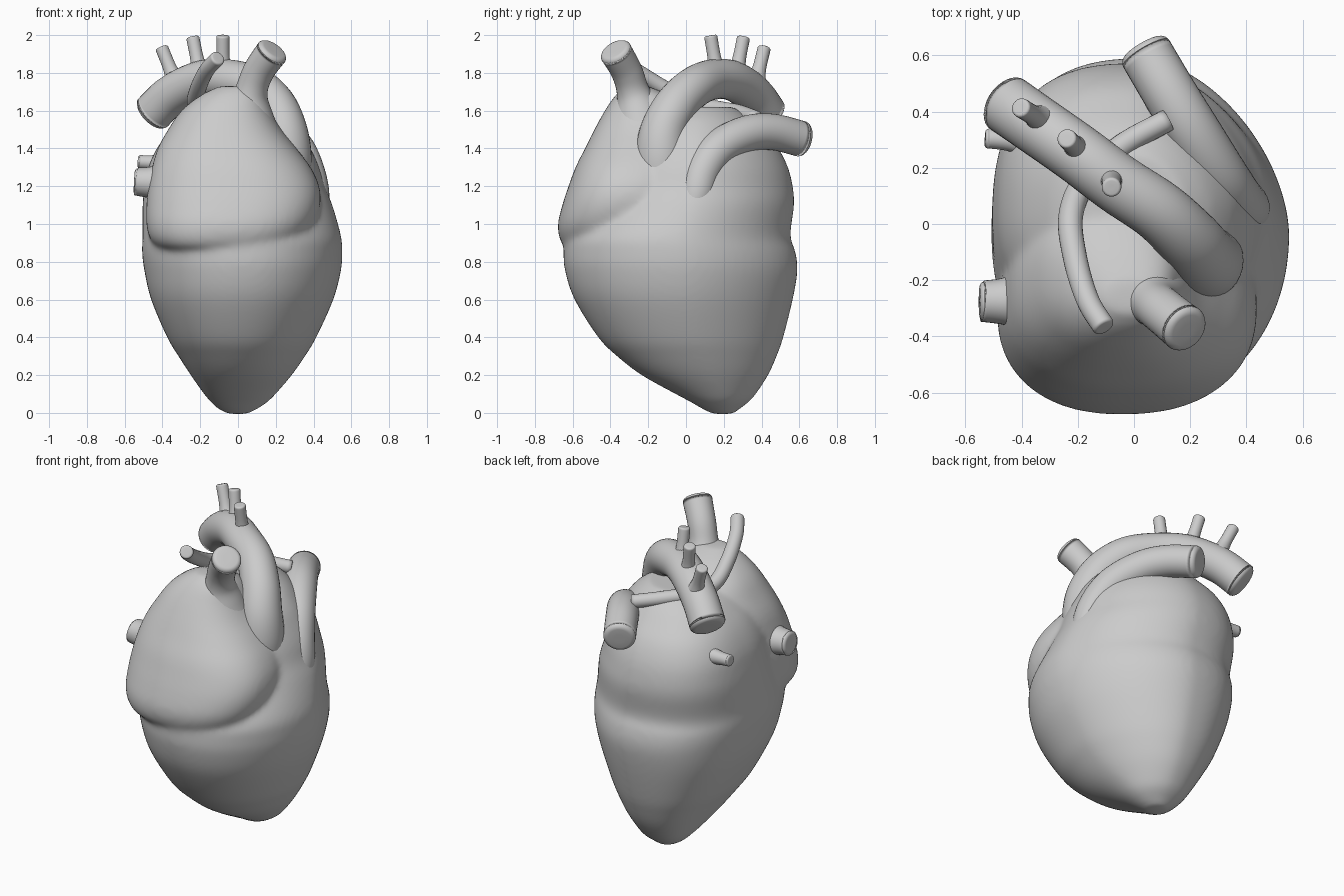
import bpy, bmesh, math
from mathutils import Vector

if "Cube" in bpy.data.objects:
    bpy.data.objects.remove(bpy.data.objects["Cube"])


def spline(pts, steps):
    """Catmull-Rom through tuples of any length."""
    pts = [tuple(2 * a - b for a, b in zip(pts[0], pts[1]))] + list(pts) + \
          [tuple(2 * a - b for a, b in zip(pts[-1], pts[-2]))]
    out = []
    for i in range(1, len(pts) - 2):
        for s in range(steps):
            t = s / steps
            out.append(tuple(
                0.5 * (2 * b + (c - a) * t + (2 * a - 5 * b + 4 * c - d) * t * t
                       + (3 * b - a - 3 * c + d) * t ** 3)
                for a, b, c, d in zip(*pts[i - 1:i + 3])))
    out.append(pts[-2])
    return out


def skin(bm, rings):
    """Bridge closed rings of points and cap both ends."""
    vs = [[bm.verts.new(p) for p in r] for r in rings]
    n = len(vs[0])
    for a, b in zip(vs, vs[1:]):
        for i in range(n):
            j = (i + 1) % n
            bm.faces.new((a[i], a[j], b[j], b[i]))
    bm.faces.new(vs[0][::-1])
    bm.faces.new(vs[-1])


def finish(bm, name):
    bmesh.ops.recalc_face_normals(bm, faces=bm.faces[:])
    me = bpy.data.meshes.new(name)
    bm.to_mesh(me)
    bm.free()
    me.shade_smooth()
    ob = bpy.data.objects.new(name, me)
    bpy.context.collection.objects.link(ob)
    return ob


def loft(bm, levels, powers, n=72):
    """Levels are (z, left, right, front, back) of a superellipse section;
    powers give the squareness of its back-right, back-left, front-left, front-right corner."""
    rings = []
    for z, xl, xr, yf, yb in spline(levels, 5):
        ring = []
        for i in range(n):
            a = 2 * math.pi * i / n
            c, s, e = math.cos(a), math.sin(a), 2 / powers[4 * i // n]
            ring.append(((xl + xr) / 2 + (xr - xl) / 2 * math.copysign(abs(c) ** e, c),
                         (yf + yb) / 2 + (yb - yf) / 2 * math.copysign(abs(s) ** e, s), z))
        rings.append(ring)
    skin(bm, rings)


def vessel(name, pts, n=32):
    """Tube along (x, y, z, radius) points with a softly rounded end."""
    path = spline(pts, 8)
    p, r = Vector(path[-1][:3]), path[-1][3]
    d = (p - Vector(path[-2][:3])).normalized()
    e = r * 0.3
    path.pop()
    for k in range(6):
        a = math.pi / 2 * k / 5
        path.append((*(p - d * e * (1 - math.sin(a))), r - e * (1 - math.cos(a))))
    path.append((*(p + d * e * 0.02), r * 0.3))
    pos = [Vector(q[:3]) for q in path]
    rings, u = [], None
    for i, q in enumerate(pos):
        t = (pos[min(i + 1, len(pos) - 1)] - pos[max(i - 1, 0)]).normalized()
        u = t.orthogonal() if u is None else u - t * u.dot(t)
        u.normalize()
        v = t.cross(u)
        rings.append([q + path[i][3] * (u * math.cos(2 * math.pi * k / n) + v * math.sin(2 * math.pi * k / n))
                      for k in range(n)])
    bm = bmesh.new()
    skin(bm, rings)
    return finish(bm, name)


# Heart muscle: ventricles with rear chamber, plus the front chamber lobe, fused
bm = bmesh.new()
loft(bm, [(-.006, -.05, .05, .14, .25), (.025, -.11, .11, .08, .29), (.06, -.145, .16, .02, .335),
          (.1, -.18, .2, -.055, .37), (.2, -.25, .285, -.235, .435), (.3, -.315, .355, -.365, .48),
          (.4, -.375, .415, -.465, .515), (.6, -.46, .505, -.59, .565),
          (.75, -.495, .545, -.64, .59), (.85, -.508, .553, -.648, .58), (.94, -.505, .545, -.63, .553),
          (1.1, -.505, .5, -.52, .572), (1.2, -.495, .46, -.47, .565), (1.3, -.475, .43, -.43, .54),
          (1.4, -.43, .385, -.38, .49), (1.48, -.37, .34, -.32, .42), (1.56, -.28, .27, -.22, .34),
          (1.62, -.16, .18, -.1, .25)], (1.72, 2.5, 2.15, 2.05))
loft(bm, [(.84, -.3, .15, -.54, -.1), (.87, -.41, .26, -.63, -.05), (.92, -.465, .34, -.668, 0),
          (1.0, -.485, .4, -.678, .02), (1.1, -.485, .435, -.655, .04), (1.2, -.475, .43, -.622, .05),
          (1.3, -.455, .385, -.585, .06), (1.4, -.425, .31, -.535, .08), (1.5, -.37, .23, -.485, .08),
          (1.6, -.3, .17, -.43, .04), (1.68, -.2, .13, -.375, -.08), (1.73, -.1, .08, -.32, -.2)],
     (2.3, 2.3, 2.25, 2.4))
body = finish(bm, "heart_body")
rem = body.modifiers.new("fuse", 'REMESH')
rem.mode = 'VOXEL'
rem.voxel_size = 0.015
rem.use_smooth_shade = True
sm = body.modifiers.new("soften", 'SMOOTH')
sm.factor = 0.5
sm.iterations = 18

# Great arch and its three branches
vessel("aorta", [(.23, -.12, 1.2, .15), (.25, -.13, 1.36, .14), (.24, -.115, 1.5, .125), (.19, -.05, 1.63, .115),
                 (.09, .045, 1.725, .109), (-.06, .145, 1.765, .107), (-.2, .25, 1.757, .106),
                 (-.35, .355, 1.685, .106), (-.465, .435, 1.575, .107)])
for i, (a, b) in enumerate([((-.33, .37, 1.75), (-.405, .415, 1.935)),
                            ((-.2, .265, 1.79), (-.24, .305, 1.99)),
                            ((-.08, .165, 1.79), (-.08, .13, 1.998))]):
    m = tuple((p * .6 + q * .4) for p, q in zip(a, b))
    vessel("aorta_branch_%d" % (i + 1), [(*a, .055), (*m, .037), (*b, .035)], 20)

# Upright front vein
vessel("upper_vein", [(.05, -.22, 1.42, .2), (.055, -.25, 1.58, .135), (.07, -.28, 1.7, .088),
                      (.11, -.315, 1.81, .083), (.19, -.38, 1.925, .087)])

# Large vessel sweeping round to the back
vessel("lung_artery", [(.42, .03, 1.02, .06), (.39, .055, 1.15, .095), (.36, .09, 1.28, .098),
                       (.305, .175, 1.4, .098), (.215, .32, 1.475, .098), (.13, .46, 1.487, .096),
                       (.03, .63, 1.445, .095)])

# Thin vessel curling under the arch
vessel("thin_vessel", [(.12, .37, 1.56, .04), (-.04, .28, 1.59, .042), (-.17, .16, 1.61, .044),
                       (-.225, .03, 1.64, .044), (-.21, -.12, 1.72, .043), (-.165, -.27, 1.815, .041),
                       (-.105, -.37, 1.88, .04)], 24)

# Short stubs on the left side
vessel("side_stub_large", [(-.36, -.27, 1.22, .12), (-.46, -.275, 1.22, .085), (-.55, -.275, 1.225, .072)])
vessel("side_stub_small", [(-.35, .29, 1.32, .06), (-.45, .3, 1.325, .04), (-.53, .305, 1.33, .035)], 20)
